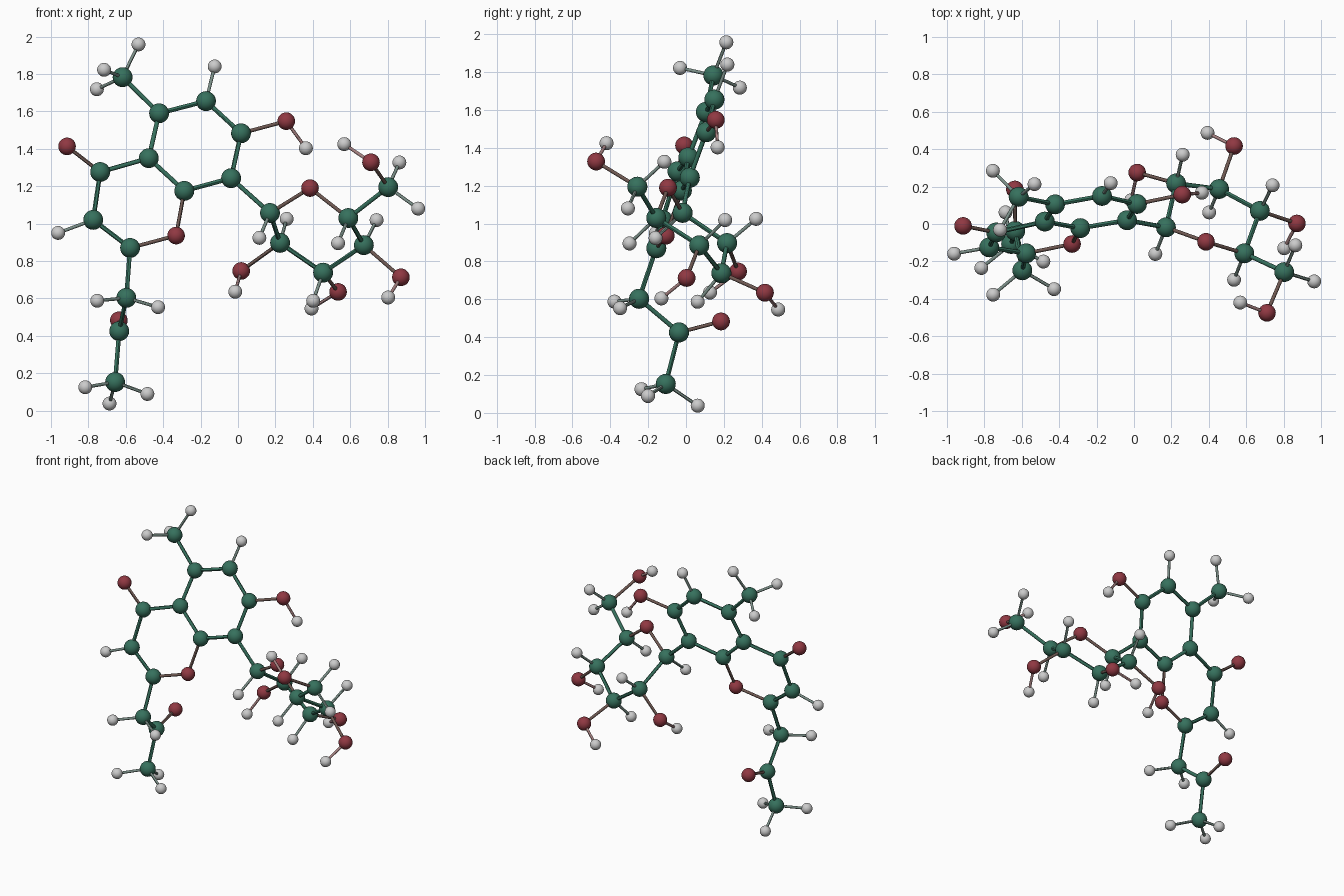
import bpy
from mathutils import Vector, Matrix
from math import radians

if "Cube" in bpy.data.objects:
    bpy.data.objects.remove(bpy.data.objects["Cube"])

# Heavy atoms of the two fused flat rings
rings = {
    "C_top_methyl": (-.62, .145, 1.79), "C5": (-.425, .105, 1.597), "C6": (-.174, .15, 1.662),
    "C7": (.013, .107, 1.49), "O7": (.255, .157, 1.555), "C8": (-.04, .02, 1.25),
    "C8a": (-.29, -.022, 1.182), "C4a": (-.48, .013, 1.357), "C4": (-.74, -.045, 1.283),
    "O4": (-.917, -.01, 1.42), "C3": (-.777, -.125, 1.027), "C2": (-.58, -.157, .877),
    "O1": (-.334, -.107, .943)}
# Heavy atoms of the hanging tail
tail = {
    "C_link": (-.60, -.248, .61), "C_keto": (-.638, -.037, .432),
    "O_keto": (-.64, .185, .49), "C_end_methyl": (-.66, -.107, .16)}
# Heavy atoms of the chair-shaped sugar ring
sugar = {
    "C1s": (.168, -.018, 1.064), "O5s": (.382, -.095, 1.197), "C5s": (.587, -.157, 1.037),
    "C6s": (.80, -.257, 1.202), "O6s": (.708, -.475, 1.335), "C4s": (.67, .07, .892),
    "O4s": (.868, .003, .72), "C3s": (.452, .187, .745), "O3s": (.532, .417, .642),
    "C2s": (.222, .217, .904), "O2s": (.014, .275, .754)}
# Hydroxyl hydrogens
hydroxyl = {
    "H_O7": (.36, .167, 1.41), "H_O6s": (.565, -.42, 1.432), "H_O4s": (.80, -.13, .612),
    "H_O3s": (.39, .487, .553), "H_O2s": (-.018, .127, .643)}

atoms = {n: Vector(p) for g in (rings, tail, sugar, hydroxyl) for n, p in g.items()}
heavy = [n for n in atoms if n[0] != "H"]
CH = .203


def neighbours(name):
    c = atoms[name]
    return [(atoms[n] - c).normalized() for n in heavy
            if n != name and (atoms[n] - c).length < .31]


# Single hydrogens point away from the other bonds
for n in ("C6", "C3", "C1s", "C2s", "C3s", "C4s", "C5s"):
    away = -sum(neighbours(n), Vector()).normalized()
    atoms["H_" + n] = atoms[n] + away * CH

# Paired hydrogens straddle the bisector
for n in ("C_link", "C6s"):
    a, b = neighbours(n)
    away, side = -(a + b).normalized(), a.cross(b).normalized()
    for tag, s in (("a", 1), ("b", -1)):
        atoms[f"H_{n}_{tag}"] = atoms[n] + (away * .59 + side * .81 * s) * CH

# Methyl hydrogens: one seed position turned about the bond
for n, seed in (("C_top_methyl", (-.535, .213, 1.965)), ("C_end_methyl", (-.69, .062, .045))):
    axis = neighbours(n)[0]
    for i in range(3):
        v = Vector(seed) - atoms[n]
        atoms[f"H_{n}_{i}"] = atoms[n] + Matrix.Rotation(radians(120 * i), 3, axis) @ v

# Settle the whole model on the ground
for p in atoms.values():
    p += Vector((.003, 0, -.007))


def material(name, rgb):
    m = bpy.data.materials.new(name)
    m.diffuse_color = (*rgb, 1)
    m.use_nodes = True
    m.node_tree.nodes["Principled BSDF"].inputs["Base Color"].default_value = m.diffuse_color
    return m


mats = {"C": material("green", (.037, .165, .11)), "O": material("red", (.28, .04, .055)), "H": None,
        "CC": material("green_rod", (.037, .165, .11)), "CO": material("brown_rod", (.16, .1, .085)),
        "CH": material("grey_green_rod", (.2, .28, .25)), "HO": material("pink_rod", (.38, .22, .22))}
label = {"C": "green_ball", "O": "red_ball", "H": "grey_ball"}
radius = {"C": .053, "O": .047, "H": .037}
rod_radius = {"CC": .012, "CO": .010, "CH": .009, "HO": .009}


def finish(name, mat):
    ob = bpy.context.object
    ob.name = name
    if mat:
        ob.data.materials.append(mat)
    bpy.ops.object.shade_smooth_by_angle()


# Balls
for n, p in atoms.items():
    e = n[0]
    bpy.ops.mesh.primitive_uv_sphere_add(segments=24, ring_count=14, radius=radius[e], location=p)
    finish(label[e], mats[e])

# Rods between every bonded pair
names = list(atoms)
for i, a in enumerate(names):
    for b in names[i + 1:]:
        kind = "".join(sorted(a[0] + b[0]))
        d = atoms[b] - atoms[a]
        if kind in rod_radius and d.length < (.24 if "H" in kind else .31):
            bpy.ops.mesh.primitive_cylinder_add(
                vertices=12, radius=rod_radius[kind], depth=d.length,
                location=(atoms[a] + atoms[b]) / 2, rotation=d.to_track_quat("Z", "Y").to_euler())
            finish("bond_rod", mats[kind])
